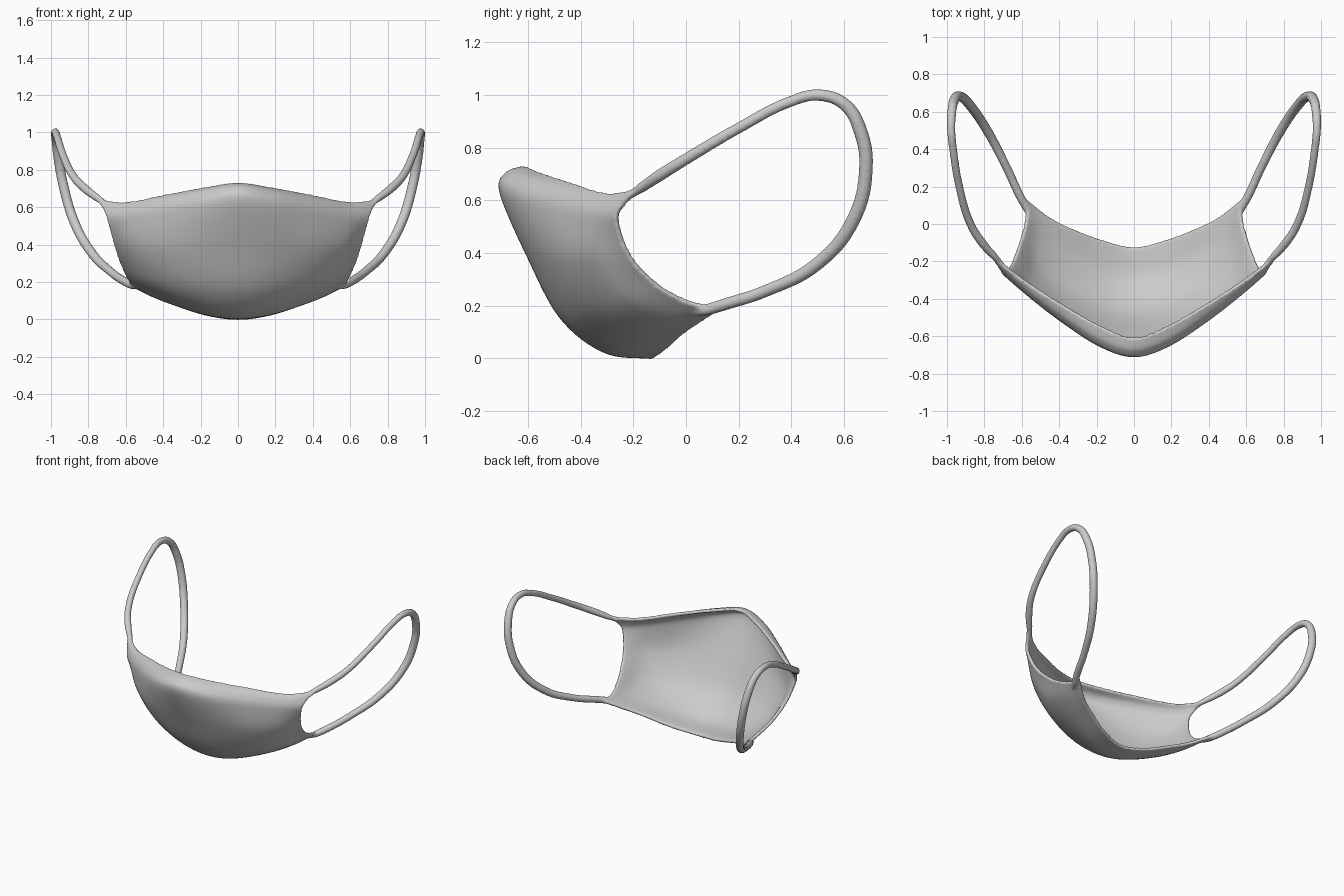
import bpy
from mathutils import Vector

if "Cube" in bpy.data.objects:
    bpy.data.objects.remove(bpy.data.objects["Cube"])

# Half of the mask shell: rows run top to bottom, columns centre to side edge
HALF = [
    [(0, -.612, .733), (.18, -.55, .708), (.38, -.44, .672), (.61, -.295, .63), (.772, -.168, .655)],
    [(0, -.683, .708), (.18, -.628, .681), (.39, -.495, .638), (.605, -.337, .595), (.727, -.235, .598)],
    [(0, -.709, .63), (.19, -.652, .60), (.40, -.517, .56), (.59, -.368, .53), (.70, -.268, .525)],
    [(0, -.602, .38), (.19, -.575, .38), (.40, -.483, .375), (.565, -.355, .375), (.66, -.213, .38)],
    [(0, -.478, .15), (.19, -.45, .158), (.39, -.36, .182), (.535, -.245, .222), (.62, -.105, .27)],
    [(0, -.31, .020), (.18, -.28, .040), (.375, -.185, .095), (.51, -.083, .153), (.588, .01, .208)],
    [(0, -.125, -.003), (.18, -.085, .022), (.36, -.015, .083), (.465, .04, .122), (.578, .125, .178)],
]


def smooth_line(pts, steps):
    """Sample a smooth curve through every given point."""
    p = [Vector(q) for q in pts]
    p = [2 * p[0] - p[1]] + p + [2 * p[-1] - p[-2]]
    out = []
    for i in range(1, len(p) - 2):
        a, b, c, d = p[i - 1:i + 3]
        for s in range(steps):
            t = s / steps
            out.append(.5 * (2 * b + (c - a) * t + (2 * a - 5 * b + 4 * c - d) * t ** 2
                             + (3 * b - a - 3 * c + d) * t ** 3))
    return out + [p[-2]]


# Face shell
rows = [smooth_line([(-x, y, z) for x, y, z in r[:0:-1]] + r, 8) for r in HALF]
cols = [smooth_line(c, 8) for c in zip(*rows)]
nc, nr = len(cols), len(cols[0])
verts = [cols[c][r] for r in range(nr) for c in range(nc)]
faces = [(r * nc + c, (r + 1) * nc + c, (r + 1) * nc + c + 1, r * nc + c + 1)
         for r in range(nr - 1) for c in range(nc - 1)]
mesh = bpy.data.meshes.new("face_mask")
mesh.from_pydata(verts, [], faces)
mask = bpy.data.objects.new("face_mask", mesh)
bpy.context.collection.objects.link(mask)
thick = mask.modifiers.new("thickness", 'SOLIDIFY')
thick.thickness = .022
thick.offset = -1

# Ear loops: x, y, z, relative thickness
LOOP = [(.70, -.22, .615, .5), (.75, -.17, .648, .9), (.812, -.10, .695, 1.05), (.874, 0, .757, 1),
        (.934, .2, .875, .95), (.967, .4, .977, .95), (.977, .5, 1.0, 1), (.974, .6, .967, 1.1),
        (.96, .664, .86, 1.2), (.932, .683, .71, 1.2), (.877, .635, .525, 1.2),
        (.785, .5, .36, 1.15), (.68, .3, .255, 1.05), (.61, .15, .206, 1.05),
        (.57, .08, .185, 1.0), (.53, .02, .172, .5)]
parts = [mask]
for side, sx in (("left", -1), ("right", 1)):
    cu = bpy.data.curves.new(side + "_ear_loop", 'CURVE')
    cu.dimensions = '3D'
    cu.bevel_depth = .0228
    cu.bevel_resolution = 4
    cu.resolution_u = 8
    cu.use_fill_caps = True
    sp = cu.splines.new('BEZIER')
    sp.bezier_points.add(len(LOOP) - 1)
    for bp, (x, y, z, rad) in zip(sp.bezier_points, LOOP):
        bp.co = (sx * x, y, z)
        bp.radius = rad
        bp.handle_left_type = bp.handle_right_type = 'AUTO'
    loop = bpy.data.objects.new(side + "_ear_loop", cu)
    bpy.context.collection.objects.link(loop)
    parts.append(loop)

# Join shell and loops, then melt them into one smooth skin
for o in parts:
    o.select_set(True)
bpy.context.view_layer.objects.active = mask
bpy.ops.object.convert(target='MESH')
bpy.ops.object.join()
remesh = mask.modifiers.new("melt", 'REMESH')
remesh.mode = 'VOXEL'
remesh.voxel_size = .0075
remesh.use_smooth_shade = True
relax = mask.modifiers.new("relax", 'SMOOTH')
relax.factor = .5
relax.iterations = 8
